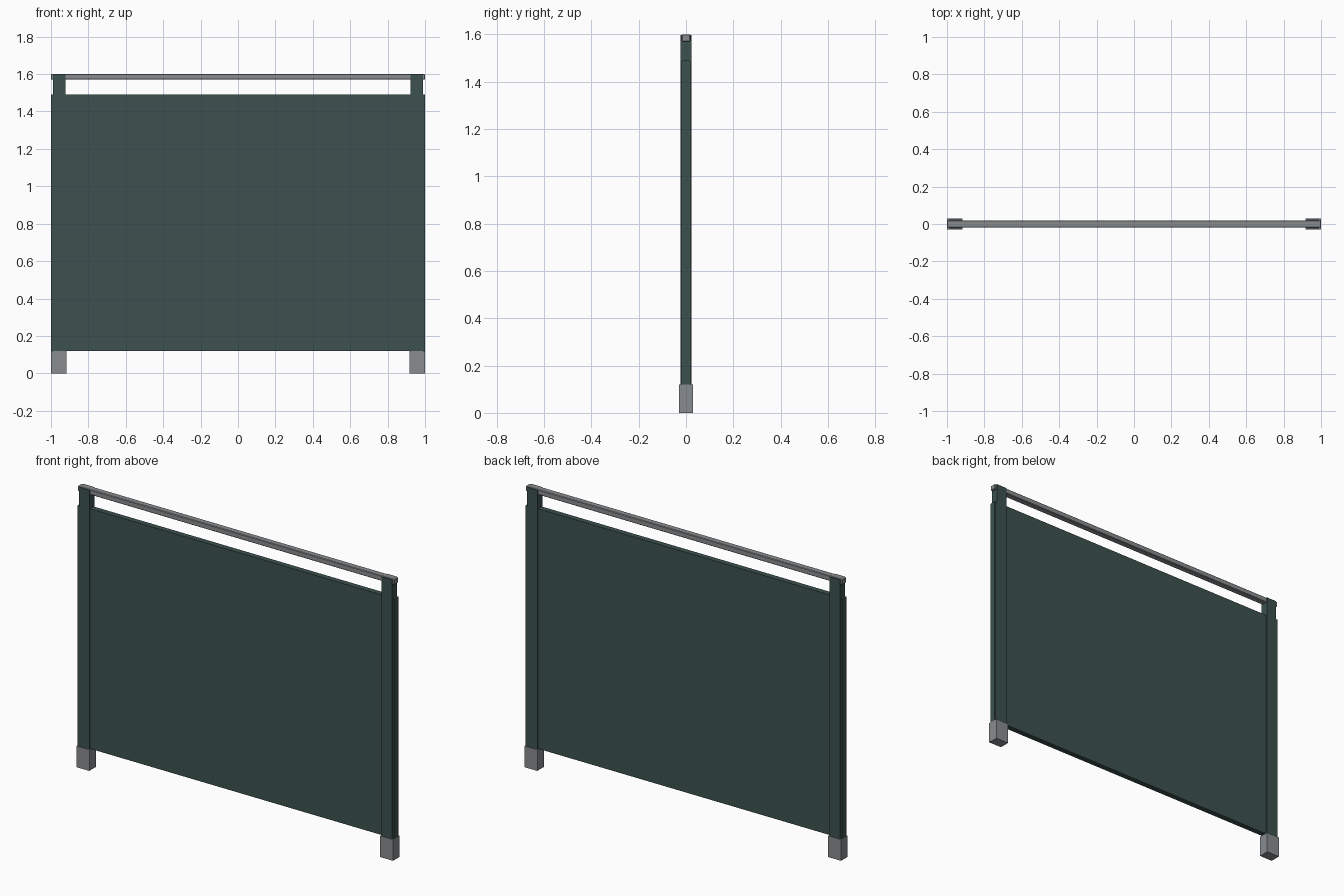
import bpy

if "Cube" in bpy.data.objects:
    bpy.data.objects.remove(bpy.data.objects["Cube"])


def material(name, rgb):
    m = bpy.data.materials.new(name)
    m.diffuse_color = (*rgb, 1.0)
    m.use_nodes = True
    m.node_tree.nodes["Principled BSDF"].inputs["Base Color"].default_value = m.diffuse_color
    return m


green = material("dark_green", (0.045, 0.083, 0.077))
grey = material("mid_grey", (0.25, 0.265, 0.275))


def box(name, lo, hi, mat, bevel=0.0):
    bpy.ops.mesh.primitive_cube_add(size=1, location=[(a + b) / 2 for a, b in zip(lo, hi)])
    ob = bpy.context.object
    ob.name = name
    ob.scale = [b - a for a, b in zip(lo, hi)]
    bpy.ops.object.transform_apply(location=False, rotation=False, scale=True)
    ob.data.materials.append(mat)
    if bevel:
        mod = ob.modifiers.new("chamfer", 'BEVEL')
        mod.width = bevel
        mod.segments = 1
    return ob


# Wide panel running through both posts
box("panel", (-1, -0.016, 0.12), (1, 0.016, 1.49), green)

# Top rail resting in the post heads
box("top_rail", (-1, -0.018, 1.57), (1, 0.018, 1.6), grey, 0.003)

# Posts and feet on each side
for label, s in (("left", -1), ("right", 1)):
    x0, x1 = sorted((s * 0.922, s * 0.988))
    box(label + "_post", (x0, -0.023, 0.12), (x1, 0.023, 1.57), green)
    # Cheeks holding the rail front and back
    for side, y0, y1 in (("front", -0.023, -0.018), ("back", 0.018, 0.023)):
        box(f"{label}_{side}_cheek", (x0, y0, 1.57), (x1, y1, 1.598), green)
    # Side trim of the post reaching to the panel edge
    t0, t1 = sorted((s * 0.988, s * 0.998))
    box(label + "_post_trim", (t0, -0.02, 0.12), (t1, 0.02, 1.488), green)
    f0, f1 = sorted((s * 0.918, s * 1.0))
    box(label + "_foot", (f0, -0.03, 0), (f1, 0.03, 0.12), grey)
